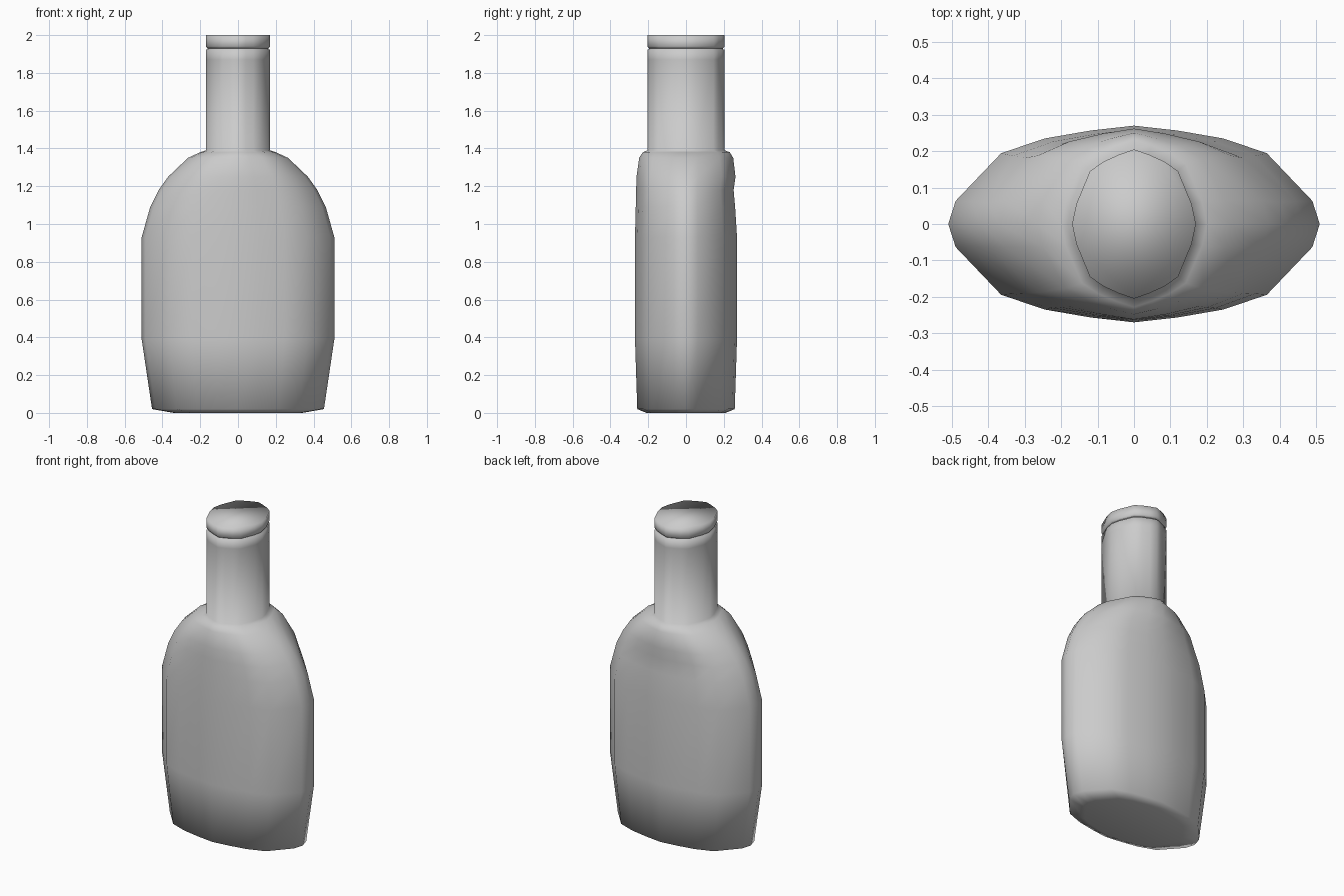
import bpy, bmesh
from math import radians

if "Cube" in bpy.data.objects:
    bpy.data.objects.remove(bpy.data.objects["Cube"])

# Quarter outlines (fractions of half width, half depth), side to middle
BODY = [(1, 0), (.96, .235), (.715, .72), (.48, .87), (.235, .95), (0, 1)]
NECK = [(1, 0), (.93, .27), (.71, .71), (.48, .84), (.24, .93), (0, 1)]


def outline(blend):
    q = [(a[0] + (b[0] - a[0]) * blend, a[1] + (b[1] - a[1]) * blend)
         for a, b in zip(BODY, NECK)]
    back = q + [(-x, y) for x, y in q[-2::-1]]
    return back + [(x, -y) for x, y in back[-2:0:-1]]


def loft(name, rings, angle):
    """Each ring: z, half width, front depth, back depth, neck blend."""
    bm = bmesh.new()
    loops = []
    for z, w, front, back, blend in rings:
        loops.append([bm.verts.new((x * w, y * (back if y > 0 else front), z))
                      for x, y in outline(blend)])
    n = len(loops[0])
    for lo, hi in zip(loops, loops[1:]):
        for i in range(n):
            j = (i + 1) % n
            bm.faces.new((lo[i], lo[j], hi[j], hi[i]))
    bm.faces.new(loops[0][::-1])
    bm.faces.new(loops[-1])
    bmesh.ops.recalc_face_normals(bm, faces=bm.faces)
    mesh = bpy.data.meshes.new(name)
    bm.to_mesh(mesh)
    bm.free()
    obj = bpy.data.objects.new(name, mesh)
    bpy.context.collection.objects.link(obj)
    bpy.ops.object.select_all(action='DESELECT')
    obj.select_set(True)
    bpy.context.view_layer.objects.active = obj
    bpy.ops.object.shade_smooth_by_angle(angle=radians(angle))
    return obj


# Flask body, shoulders, neck and the recessed groove under the cap
loft("bottle", [
    (0.00, .34, .21, .21, 0),
    (0.02, .455, .258, .258, 0),
    (0.39, .51, .27, .27, 0),
    (0.93, .51, .27, .27, 0),
    (1.09, .465, .266, .26, .05),
    (1.18, .42, .264, .252, .1),
    (1.25, .37, .262, .262, .2),
    (1.35, .265, .248, .25, .5),
    (1.38, .20, .228, .232, .9),
    (1.39, .17, .205, .205, 1),
    (1.87, .17, .205, .205, 1),
    (1.922, .17, .205, .205, 1),
    (1.925, .162, .195, .195, 1),
    (1.94, .162, .195, .195, 1)], 80)

# Cap
loft("cap", [
    (1.93, .162, .195, .195, 1),
    (1.94, .17, .205, .205, 1),
    (2.00, .17, .205, .205, 1)], 95)
